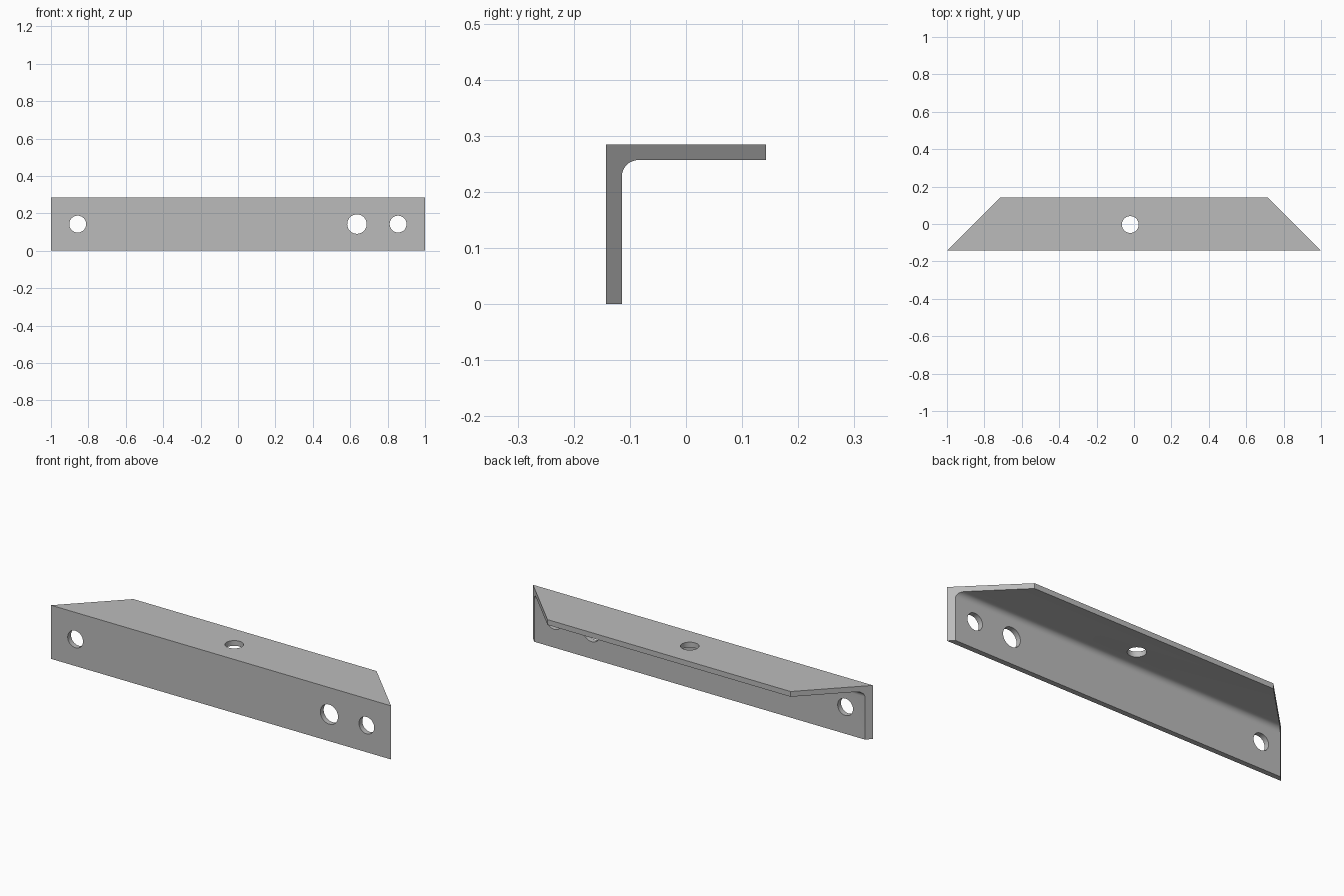
import bpy
import bmesh
from math import radians, sin, cos, pi

if "Cube" in bpy.data.objects:
    bpy.data.objects.remove(bpy.data.objects["Cube"], do_unlink=True)

SIZE, THICK, FILLET = 0.285, 0.028, 0.03
FRONT = -SIZE / 2
INNER_Y, INNER_Z = FRONT + THICK, SIZE - THICK

steel = bpy.data.materials.new("plain_grey")
steel.use_nodes = True
grey = (0.5, 0.5, 0.5, 1)
steel.diffuse_color = grey
steel.node_tree.nodes["Principled BSDF"].inputs["Base Color"].default_value = grey

# L-shaped section with a rounded inner corner, as (y, z)
profile = [(FRONT, 0), (INNER_Y, 0)]
for i in range(13):
    a = pi - i * pi / 24
    profile.append((INNER_Y + FILLET + FILLET * cos(a),
                    INNER_Z - FILLET + FILLET * sin(a)))
profile += [(-FRONT, INNER_Z), (-FRONT, SIZE), (FRONT, SIZE)]

# Sweep between the two ends, each mitred at 45 degrees
bm = bmesh.new()
left, right = ([bm.verts.new((s * (1 - (y - FRONT)), y, z)) for y, z in profile]
               for s in (1, -1))
bm.faces.new(left)
bm.faces.new(right)
n = len(profile)
for i in range(n):
    j = (i + 1) % n
    bm.faces.new((left[i], left[j], right[j], right[i]))
bmesh.ops.recalc_face_normals(bm, faces=bm.faces)
mesh = bpy.data.meshes.new("angle_bracket")
bm.to_mesh(mesh)
bm.free()
mesh.materials.append(steel)
bracket = bpy.data.objects.new("angle_bracket", mesh)
bpy.context.collection.objects.link(bracket)


def drill(location, radius, rotation=(0, 0, 0)):
    """Cut a round hole through one flange."""
    bpy.ops.mesh.primitive_cylinder_add(vertices=48, radius=radius, depth=0.1,
                                        location=location, rotation=rotation)
    cutter = bpy.context.object
    cutter.name = "hole_cutter"
    cutter.hide_render = True
    cutter.data.materials.append(steel)
    mod = bracket.modifiers.new("hole", 'BOOLEAN')
    mod.operation, mod.solver, mod.object = 'DIFFERENCE', 'EXACT', cutter
    bpy.context.view_layer.objects.active = bracket
    bpy.ops.object.modifier_apply(modifier=mod.name)
    bpy.data.objects.remove(cutter, do_unlink=True)


# Holes in the front flange, then the one in the top flange
for x, r in ((-0.857, 0.045), (0.636, 0.052), (0.856, 0.045)):
    drill((x, FRONT + THICK / 2, SIZE / 2), r, (radians(90), 0, 0))
drill((-0.02, -0.003, SIZE - THICK / 2), 0.045)

# Smooth the fillet and hole walls, keep edges sharp
bpy.ops.object.select_all(action='DESELECT')
bracket.select_set(True)
bpy.context.view_layer.objects.active = bracket
bpy.ops.object.shade_smooth_by_angle(angle=radians(30))
